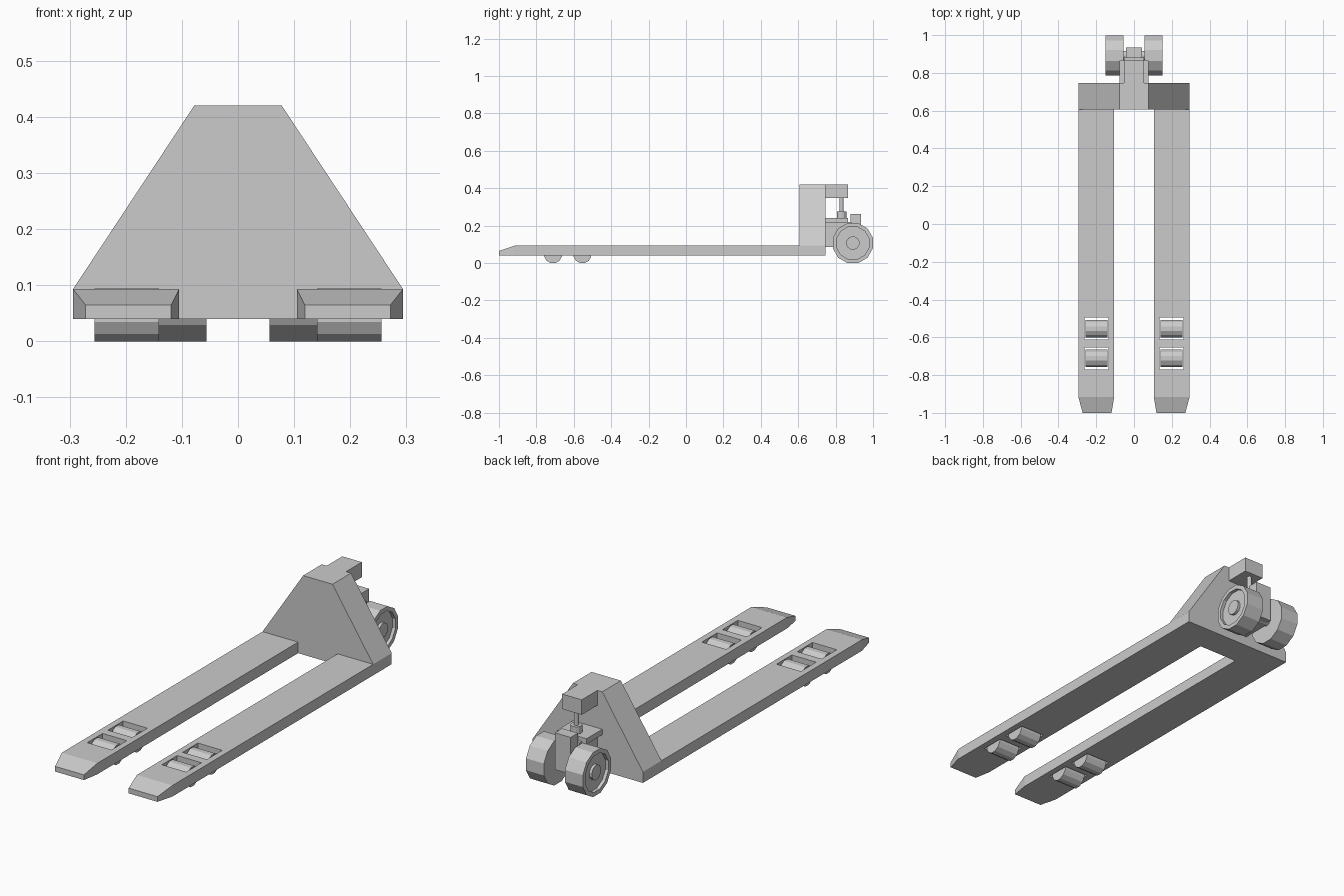
import bpy, bmesh, math
from mathutils import Matrix, Vector

if "Cube" in bpy.data.objects:
    bpy.data.objects.remove(bpy.data.objects["Cube"])


def finish(name, bm):
    bmesh.ops.recalc_face_normals(bm, faces=bm.faces)
    me = bpy.data.meshes.new(name)
    bm.to_mesh(me)
    bm.free()
    ob = bpy.data.objects.new(name, me)
    bpy.context.collection.objects.link(ob)
    return ob


def box(name, x0, x1, y0, y1, z0, z1):
    bm = bmesh.new()
    m = Matrix.LocRotScale(Vector(((x0 + x1) / 2, (y0 + y1) / 2, (z0 + z1) / 2)), None,
                           Vector((x1 - x0, y1 - y0, z1 - z0)))
    bmesh.ops.create_cube(bm, size=1, matrix=m)
    return finish(name, bm)


def loft(name, sections):
    """Skin equal-length rings of points and cap both ends."""
    bm = bmesh.new()
    rings = [[bm.verts.new(p) for p in s] for s in sections]
    n = len(rings[0])
    for a, b in zip(rings, rings[1:]):
        for i in range(n):
            j = (i + 1) % n
            bm.faces.new((a[i], a[j], b[j], b[i]))
    bm.faces.new(rings[0])
    bm.faces.new(rings[-1])
    return finish(name, bm)


def turned(name, profile, y, z, sides=12):
    """Turn (x, radius) stations around an x-parallel axis, flat side down."""
    ang = [2 * math.pi * (i + 0.5) / sides for i in range(sides)]
    return loft(name, [[(x, y + r * math.cos(a), z + r * math.sin(a)) for a in ang]
                       for x, r in profile])


def upright(name, y, z0, z1, r, sides=12):
    ang = [2 * math.pi * i / sides for i in range(sides)]
    return loft(name, [[(r * math.cos(a), y + r * math.sin(a), z) for a in ang]
                       for z in (z0, z1)])


FLAT = 1 / math.cos(math.pi / 12)

for s, side in ((-1, "left"), (1, "right")):
    # Fork with tapered tip
    fork = loft("fork_" + side, [
        [(s * a, y, 0.04), (s * b, y, 0.04), (s * b, y, t), (s * a, y, t)]
        for y, a, b, t in ((-1, 0.119, 0.272, 0.065),
                           (-0.917, 0.105, 0.294, 0.093),
                           (0.62, 0.105, 0.294, 0.093))])
    # Load rollers in their slots
    for k, y in enumerate((-0.711, -0.554)):
        xa, xb = sorted((s * 0.134, s * 0.263))
        cut = box(f"slot_cutter_{side}_{k}", xa, xb, y - 0.058, y + 0.058, 0.0, 0.2)
        cut.hide_render = True
        cut.hide_set(True)
        mod = fork.modifiers.new("slot", 'BOOLEAN')
        mod.operation = 'DIFFERENCE'
        mod.solver = 'EXACT'
        mod.object = cut
        turned(f"load_roller_{side}_{k}", [(s * 0.141, 0.047 * FLAT), (s * 0.256, 0.047 * FLAT)],
               y, 0.047)
    # Steering wheel with recessed disc and raised hub
    R = 0.107 * FLAT
    turned("steer_wheel_" + side, [(s * x, r) for x, r in (
        (0.056, 0.035), (0.056, R), (0.151, R), (0.151, 0.09),
        (0.135, 0.09), (0.135, 0.036), (0.148, 0.036))], 0.892, 0.107)

# Body housing
outline = [(-0.294, 0.04), (0.294, 0.04), (0.294, 0.093),
           (0.078, 0.42), (-0.078, 0.42), (-0.294, 0.093)]
loft("body_housing", [[(x, y, z) for x, z in outline] for y in (0.606, 0.747)])

# Lift bracket and pump piston
box("lift_bracket", -0.052, 0.052, 0.74, 0.866, 0.348, 0.42)
upright("piston_rod", 0.832, 0.26, 0.36, 0.011)
upright("piston_collar", 0.832, 0.23, 0.275, 0.026)

# Pump carrier between the wheels
box("pump_base", -0.053, 0.053, 0.74, 0.884, 0.086, 0.22)
box("pump_plate", -0.078, 0.078, 0.74, 0.866, 0.214, 0.24)
box("handle_mount", -0.042, 0.042, 0.88, 0.935, 0.086, 0.263)

# Axle
turned("axle", [(-0.07, 0.025), (0.07, 0.025)], 0.892, 0.107)
